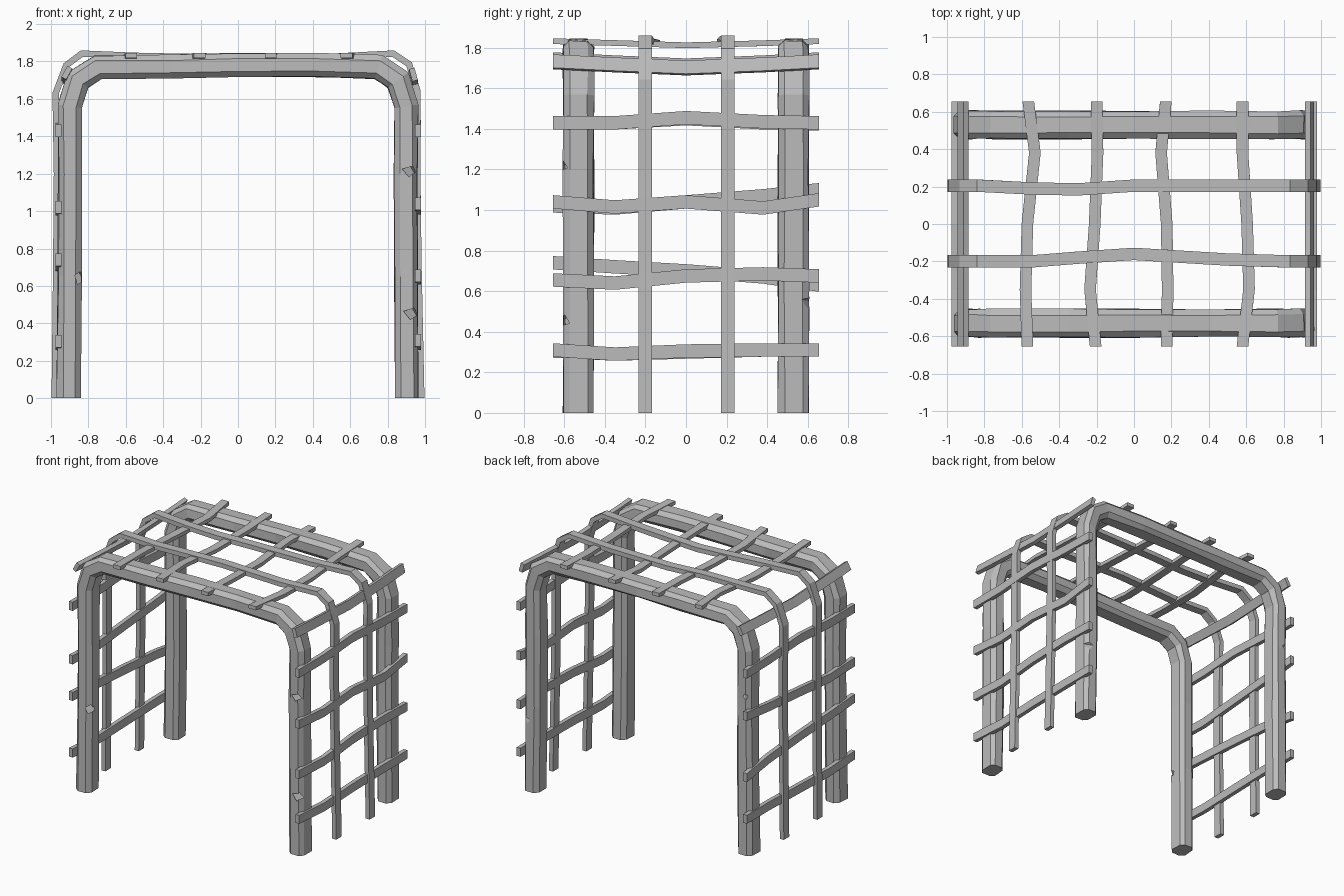
import bpy, bmesh, random
from mathutils import Vector

random.seed(4)
cube = bpy.data.objects.get("Cube")
if cube:
    bpy.data.objects.remove(cube)

wood = bpy.data.materials.new("weathered grey wood")
wood.use_nodes = True
GREY = (0.5, 0.5, 0.5, 1)
wood.diffuse_color = GREY
wood.node_tree.nodes["Principled BSDF"].inputs["Base Color"].default_value = GREY


def sweep(name, path, wide, width, thick, bevel=0.0, rough=0.0):
    """Sweep a rectangle, optionally with cut corners, along a mitred path."""
    pts = [Vector(p) for p in path]
    wide = Vector(wide).normalized()
    w, t = width / 2, thick / 2
    if bevel:
        a, b = w - bevel, t - bevel
        section = [(a, t), (w, b), (w, -b), (a, -t), (-a, -t), (-w, -b), (-w, b), (-a, t)]
    else:
        section = [(w, t), (w, -t), (-w, -t), (-w, t)]
    bm = bmesh.new()
    rings = []
    for i, p in enumerate(pts):
        before = (p - pts[max(i - 1, 0)]).normalized()
        after = (pts[min(i + 1, len(pts) - 1)] - p).normalized()
        tangent = (before + after).normalized()
        normal = tangent.cross(wide).normalized()
        stretch = 1 / max(0.6, max(tangent.dot(before), tangent.dot(after)))
        ring = []
        for u, v in section:
            u += random.uniform(-rough, rough)
            v += random.uniform(-rough, rough)
            co = p + wide * u + normal * v * stretch
            co.z = 0 if p.z == 0 else co.z
            ring.append(bm.verts.new(co))
        rings.append(ring)
    n = len(section)
    for r, s in zip(rings, rings[1:]):
        for k in range(n):
            bm.faces.new((r[k], r[(k + 1) % n], s[(k + 1) % n], s[k]))
    bm.faces.new(rings[0][::-1])
    bm.faces.new(rings[-1])
    bmesh.ops.recalc_face_normals(bm, faces=bm.faces)
    mesh = bpy.data.meshes.new(name)
    bm.to_mesh(mesh)
    bm.free()
    mesh.materials.append(wood)
    ob = bpy.data.objects.new(name, mesh)
    bpy.context.collection.objects.link(ob)
    return ob


def nick(ob, spots):
    """Cut small wedge notches out of a post."""
    for x, y, z in spots:
        bpy.ops.mesh.primitive_cone_add(vertices=4, radius1=0.05, radius2=0, depth=0.09,
                                        location=(x, y, z), rotation=(1.3, 0.3, 0.5))
        cutter = bpy.context.object
        mod = ob.modifiers.new("nick", "BOOLEAN")
        mod.operation = "DIFFERENCE"
        mod.object = cutter
        bpy.context.view_layer.update()
        graph = bpy.context.evaluated_depsgraph_get()
        cut = bpy.data.meshes.new_from_object(ob.evaluated_get(graph))
        ob.modifiers.clear()
        ob.data = cut
        bpy.data.objects.remove(cutter)


# Heavy arched frames, front and back
half = [(-0.905, 0), (-0.9, 0.65), (-0.898, 1.2), (-0.9, 1.56), (-0.855, 1.7), (-0.75, 1.77)]
arch = half + [(-0.35, 1.775), (0, 1.78), (0.4, 1.782)] + [(-x, z) for x, z in half[::-1]]
for name, y, spots in (
    ("front_frame", -0.53, [(0.93, -0.61, 1.22), (-0.84, -0.6, 0.65), (0.94, -0.61, 0.46)]),
    ("back_frame", 0.53, [(-0.93, 0.61, 1.22), (0.95, 0.6, 0.55)]),
):
    frame = sweep(name, [(x, y, z) for x, z in arch], (0, 1, 0), 0.15, 0.125, 0.03, 0.004)
    nick(frame, spots)

# Thin bent strips running up, over and down
bend = [(-0.98, 0), (-0.972, 0.7), (-0.968, 1.2), (-0.975, 1.63), (-0.918, 1.78), (-0.835, 1.842),
        (-0.55, 1.83), (-0.3, 1.825), (0, 1.82), (0.5, 1.825), (0.83, 1.842), (0.915, 1.785),
        (0.96, 1.64), (0.958, 1.2), (0.965, 0.7), (0.98, 0)]
front_drift = {-0.3: -0.18, 0: -0.16, 0.5: -0.19}
back_drift = {-0.55: 0.19, -0.3: 0.185}
for name, y, drift in (("front_strip", -0.2, front_drift), ("back_strip", 0.205, back_drift)):
    sweep(name, [(x, drift.get(x, y), z) for x, z in bend], (0, 1, 0), 0.066, 0.034)

# Wavy rails on both sides
stations = (-0.655, -0.35, 0, 0.38, 0.655)
left_rails = [(0.31, 0.29, 0.305, 0.31, 0.31), (0.655, 0.64, 0.675, 0.685, 0.675),
              (1.04, 1.015, 1.04, 1.01, 1.05), (1.43, 1.43, 1.455, 1.435, 1.43)]
right_rails = [(0.305, 0.29, 0.3, 0.31, 0.31), (0.74, 0.72, 0.7, 0.67, 0.63),
               (1.02, 1.01, 1.04, 1.07, 1.1), (1.43, 1.43, 1.45, 1.43, 1.425)]
for side, x, rails in (("left", 0.962, left_rails), ("right", -0.96, right_rails)):
    for i, heights in enumerate(rails):
        sweep(f"{side}_rail_{i + 1}", [(x, y, z) for y, z in zip(stations, heights)],
              (0, 0, 1), 0.066, 0.032)

# Tilted rails at the shoulders
for side, x, z, lean in (("left", 0.938, 1.73, -0.25), ("right", -0.915, 1.74, 0.5)):
    sag = (0, -0.015, -0.03, -0.015, 0)
    sweep(f"{side}_shoulder_rail", [(x, y, z + s) for y, s in zip(stations, sag)],
          (lean, 0, 0.9), 0.068, 0.03)

# Roof slats, slightly sagging
roof = [(-0.57, -0.58, -0.57, -0.53, -0.565), (-0.205, -0.235, -0.21, -0.195, -0.2),
        (0.175, 0.18, 0.175, 0.145, 0.17), (0.58, 0.615, 0.605, 0.58, 0.58)]
drop = (1.832, 1.823, 1.812, 1.822, 1.832)
for i, xs in enumerate(roof):
    sweep(f"roof_slat_{i + 1}", list(zip(xs, stations, drop)), (1, 0, 0), 0.062, 0.028)
